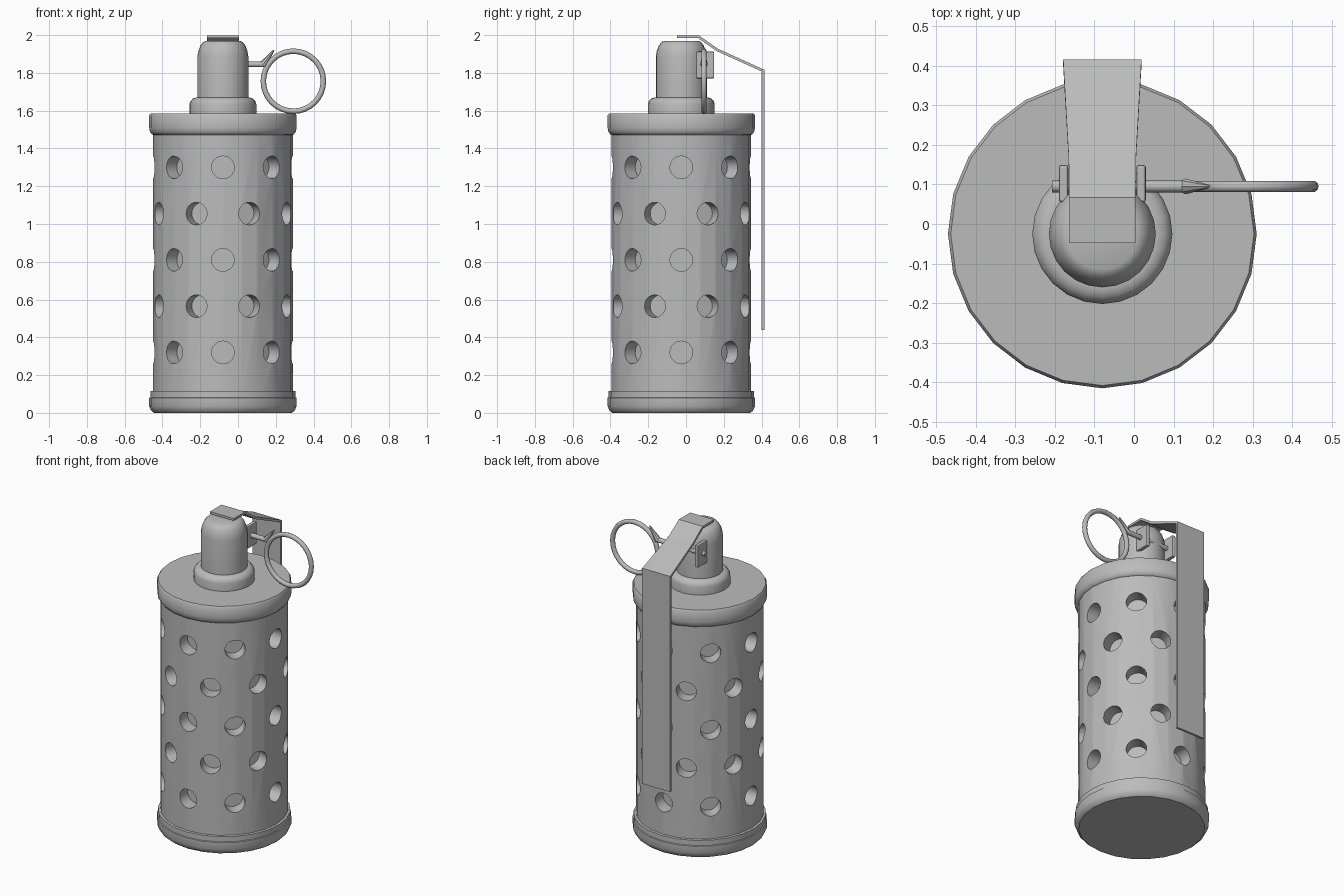
import bpy, bmesh, math
from mathutils import Vector, Matrix

cube = bpy.data.objects.get("Cube")
if cube:
    bpy.data.objects.remove(cube)

CX, CY = -0.08, -0.025      # axis of the canister
PIN_Y, PIN_Z = 0.095, 1.845

grey = bpy.data.materials.new("metal grey")
grey.use_nodes = True
colour = (0.5, 0.5, 0.5, 1)
grey.diffuse_color = colour
bsdf = grey.node_tree.nodes["Principled BSDF"]
bsdf.inputs["Base Color"].default_value = colour
bsdf.inputs["Roughness"].default_value = 0.6


def make(name, bm):
    bmesh.ops.recalc_face_normals(bm, faces=bm.faces)
    mesh = bpy.data.meshes.new(name)
    bm.to_mesh(mesh)
    bm.free()
    mesh.materials.append(grey)
    obj = bpy.data.objects.new(name, mesh)
    bpy.context.collection.objects.link(obj)
    return obj


def select(obj):
    bpy.ops.object.select_all(action='DESELECT')
    obj.select_set(True)
    bpy.context.view_layer.objects.active = obj


def smooth(obj, angle=35):
    select(obj)
    bpy.ops.object.shade_smooth_by_angle(angle=math.radians(angle))


def lathe(name, profile, sides=24):
    """Closed solid of revolution about the canister axis from (radius, z)."""
    bm = bmesh.new()
    rings = []
    for r, z in profile:
        rings.append([bm.verts.new((CX + r * math.cos(a), CY + r * math.sin(a), z))
                      for a in (math.tau * k / sides for k in range(sides))])
    for low, high in zip(rings, rings[1:]):
        for k in range(sides):
            n = (k + 1) % sides
            bm.faces.new((low[k], low[n], high[n], high[k]))
    bm.faces.new(rings[0])
    bm.faces.new(rings[-1])
    return make(name, bm)


def add_rod(bm, start, end, r1, r2, sides):
    start, end = Vector(start), Vector(end)
    d = end - start
    turn = d.to_track_quat('Z', 'Y').to_matrix().to_4x4()
    bmesh.ops.create_cone(bm, cap_ends=True, segments=sides, radius1=r1, radius2=r2,
                          depth=d.length, matrix=Matrix.Translation((start + end) / 2) @ turn)


# Perforated canister body: staggered rows of blind holes
body = lathe("canister_body", [(0.37, 0.05), (0.37, 1.53)])
bm = bmesh.new()
for row in range(5):
    z = 0.32 + 0.245 * row
    for k in range(8):
        a = math.radians(45 * k + 22.5 * (row % 2))
        out = Vector((math.cos(a), math.sin(a), 0))
        axis = Vector((CX, CY, z))
        add_rod(bm, axis + out * 0.285, axis + out * 0.45, 0.06, 0.06, 20)
cutter = make("hole_cutter", bm)
cutter.hide_render = True
cut = body.modifiers.new("holes", 'BOOLEAN')
cut.operation, cut.solver, cut.object = 'DIFFERENCE', 'EXACT', cutter
select(body)
bpy.ops.object.modifier_apply(modifier=cut.name)
bpy.data.objects.remove(cutter)
smooth(body)

# Rolled end caps
smooth(lathe("bottom_cap", [(0.365, 0), (0.38, 0.012), (0.39, 0.035), (0.39, 0.08),
                            (0.384, 0.082), (0.384, 0.115), (0.37, 0.117)]))
smooth(lathe("top_cap", [(0.365, 1.47), (0.376, 1.475), (0.387, 1.49), (0.39, 1.51),
                         (0.39, 1.575), (0.383, 1.585)]))

# Fuse collar and rounded fuse housing
smooth(lathe("fuse_collar", [(0.177, 1.58), (0.177, 1.635), (0.172, 1.65),
                             (0.158, 1.665), (0.14, 1.67)]))
smooth(lathe("fuse_housing", [(0.135, 1.66), (0.135, 1.885), (0.13, 1.915),
                              (0.119, 1.945), (0.105, 1.963), (0.09, 1.97)]))

# Safety lever: bent strip that widens towards the back
bm = bmesh.new()
path = [(-0.048, 1.992, 0.084), (0.065, 1.992, 0.084), (0.165, 1.922, 0.085),
        (0.408, 1.812, 0.099), (0.408, 0.44, 0.099)]
pairs = [[bm.verts.new((CX + s * w, y, z)) for s in (-1, 1)] for y, z, w in path]
for p, q in zip(pairs, pairs[1:]):
    bm.faces.new((p[0], p[1], q[1], q[0]))
lever = make("safety_lever", bm)
solid = lever.modifiers.new("thickness", 'SOLIDIFY')
solid.thickness, solid.offset, solid.use_even_offset = 0.014, 0, True

# Pair of lugs that carry the pin
bm = bmesh.new()
for side in (-1, 1):
    place = Matrix.Translation((CX + side * 0.098, 0.102, 1.842))
    bmesh.ops.create_cube(bm, size=1, matrix=place @ Matrix.Diagonal((0.024, 0.094, 0.142, 1)))
lugs = make("pin_lugs", bm)
bevel = lugs.modifiers.new("soft_edges", 'BEVEL')
bevel.width, bevel.segments = 0.006, 2

# Safety pin with its bent prong
bm = bmesh.new()
add_rod(bm, (-0.207, PIN_Y, PIN_Z), (0.145, PIN_Y, PIN_Z), 0.015, 0.015, 12)
add_rod(bm, (0.13, PIN_Y, 1.842), (0.19, PIN_Y, 1.92), 0.02, 0.004, 8)
smooth(make("safety_pin", bm))

# Pull ring
bpy.ops.mesh.primitive_torus_add(location=(0.293, PIN_Y, 1.756), rotation=(math.pi / 2, 0, 0),
                                 major_radius=0.159, minor_radius=0.0145,
                                 major_segments=32, minor_segments=10)
ring = bpy.context.object
ring.name = "pull_ring"
ring.data.materials.append(grey)
smooth(ring, 50)
